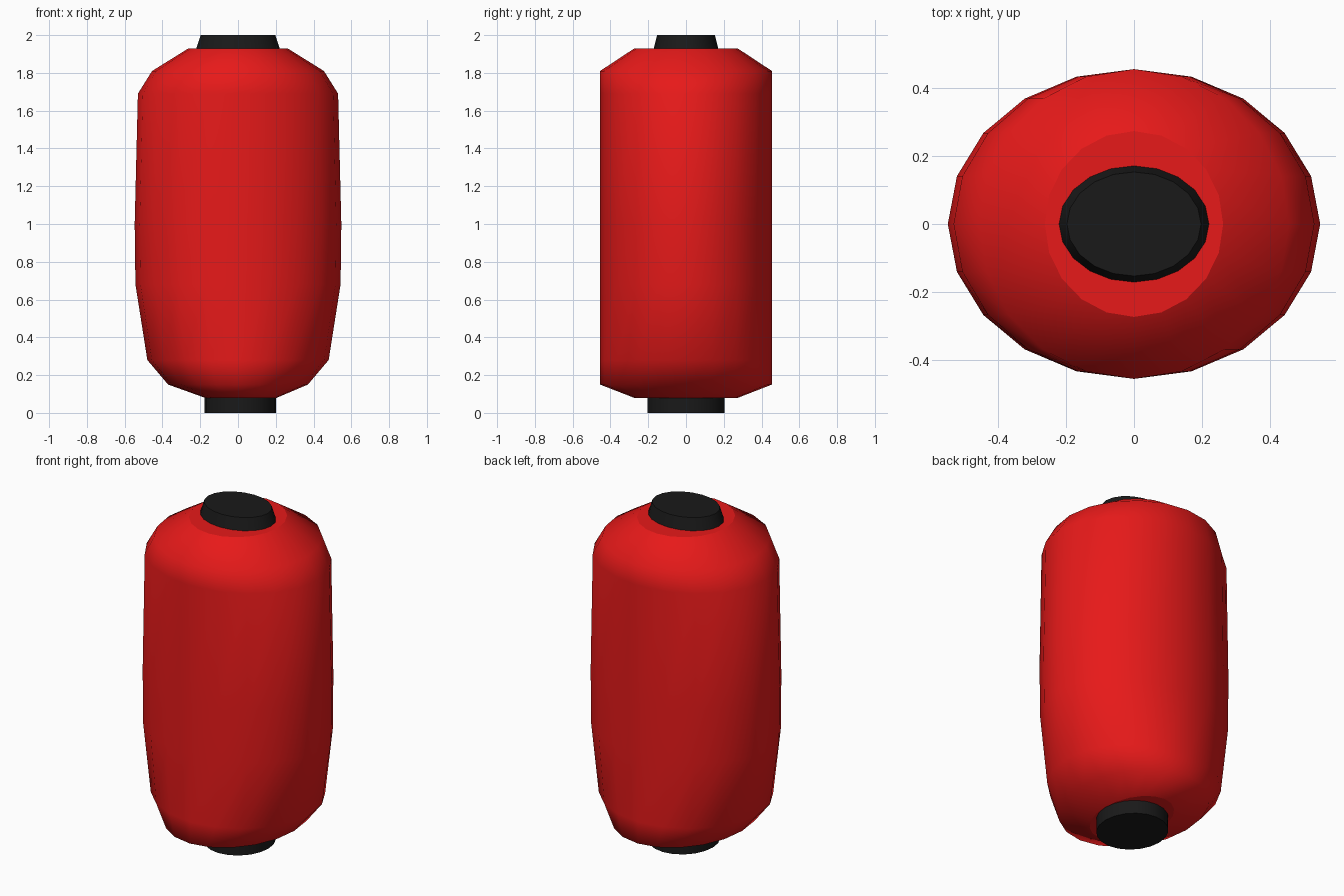
import bpy, bmesh
from math import sin, cos, pi

if "Cube" in bpy.data.objects:
    bpy.data.objects.remove(bpy.data.objects["Cube"])

SIDES = 20


def material(name, color):
    m = bpy.data.materials.new(name)
    m.diffuse_color = (*color, 1)
    m.use_nodes = True
    m.node_tree.nodes["Principled BSDF"].inputs["Base Color"].default_value = m.diffuse_color
    return m


def loft(name, rings, mat):
    """Stack elliptical rings (z, rx, ry, centre x) into a closed solid."""
    bm = bmesh.new()
    loops = [[bm.verts.new((cx + rx * cos(2 * pi * i / SIDES), ry * sin(2 * pi * i / SIDES), z))
              for i in range(SIDES)] for z, rx, ry, cx in rings]
    for a, b in zip(loops, loops[1:]):
        for i in range(SIDES):
            j = (i + 1) % SIDES
            bm.faces.new((a[i], a[j], b[j], b[i])).smooth = True
    # flat ends with crisp rims
    for f in (bm.faces.new(loops[0][::-1]), bm.faces.new(loops[-1])):
        for e in f.edges:
            e.smooth = False
    mesh = bpy.data.meshes.new(name)
    bm.to_mesh(mesh)
    bm.free()
    mesh.materials.append(mat)
    ob = bpy.data.objects.new(name, mesh)
    bpy.context.collection.objects.link(ob)
    return ob


red = material("red_paper", (0.8, 0.01, 0.01))
black = material("black_wood", (0.01, 0.01, 0.01))

# Paper lantern body
loft("lantern_body", [
    (0.08, 0.19, 0.275, 0.015),
    (0.15, 0.37, 0.455, 0),
    (0.28, 0.48, 0.455, 0),
    (0.68, 0.543, 0.455, 0),
    (1.00, 0.547, 0.455, 0),
    (1.69, 0.53, 0.455, 0),
    (1.81, 0.455, 0.455, 0),
    (1.93, 0.262, 0.273, 0)], red)

# Tapered top rim and straight bottom rim
loft("top_cap", [(1.925, 0.222, 0.172, 0), (2.0, 0.197, 0.153, 0)], black)
loft("bottom_cap", [(0.0, 0.19, 0.203, 0.012), (0.085, 0.19, 0.203, 0.012)], black)
